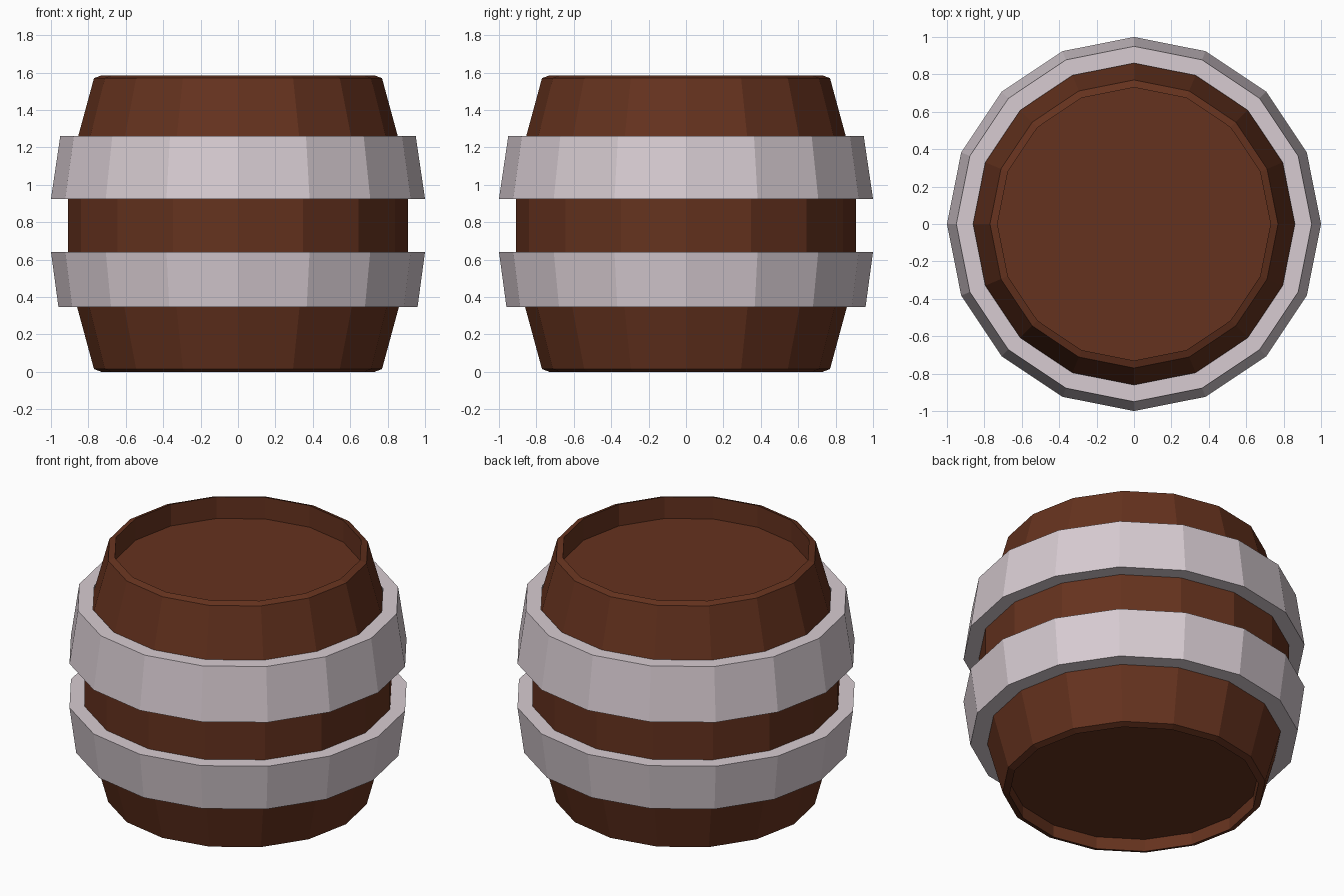
import bpy, bmesh, math

if "Cube" in bpy.data.objects:
    bpy.data.objects.remove(bpy.data.objects["Cube"])

SIDES = 16


def material(name, rgb):
    m = bpy.data.materials.new(name)
    m.diffuse_color = (*rgb, 1)
    m.use_nodes = True
    m.node_tree.nodes["Principled BSDF"].inputs["Base Color"].default_value = m.diffuse_color
    return m


def lathe(name, profile, mat, closed=False):
    """Spin an (r, z) profile about z; open profiles get flat end caps."""
    bm = bmesh.new()
    rings = []
    for r, z in profile:
        rings.append([bm.verts.new((r * math.cos(2 * math.pi * i / SIDES),
                                    r * math.sin(2 * math.pi * i / SIDES), z))
                      for i in range(SIDES)])
    pairs = list(zip(rings, rings[1:]))
    if closed:
        pairs.append((rings[-1], rings[0]))
    else:
        bm.faces.new(rings[0])
        bm.faces.new(rings[-1])
    for a, b in pairs:
        for i in range(SIDES):
            j = (i + 1) % SIDES
            bm.faces.new((a[i], a[j], b[j], b[i]))
    bmesh.ops.recalc_face_normals(bm, faces=bm.faces)
    mesh = bpy.data.meshes.new(name)
    bm.to_mesh(mesh)
    bm.free()
    mesh.materials.append(mat)
    ob = bpy.data.objects.new(name, mesh)
    bpy.context.collection.objects.link(ob)
    return ob


wood = material("wood", (0.13, 0.032, 0.013))
metal = material("metal", (0.68, 0.60, 0.64))

# Barrel body: recessed base, bulging staves, bevelled rims, recessed lid
lathe("barrel_body", [(0.73, 0.08), (0.73, 0.0), (0.77, 0.015),
                      (0.91, 0.53), (0.91, 1.055),
                      (0.77, 1.57), (0.73, 1.585), (0.73, 1.445)], wood)

# Hoops: tapered bands hugging the staves
lathe("upper_hoop", [(1.0, 0.925), (0.95, 1.262), (0.86, 1.262),
                     (0.905, 1.055), (0.905, 0.925)], metal, closed=True)
lathe("lower_hoop", [(0.96, 0.347), (1.0, 0.642), (0.905, 0.642),
                     (0.905, 0.53), (0.857, 0.347)], metal, closed=True)
